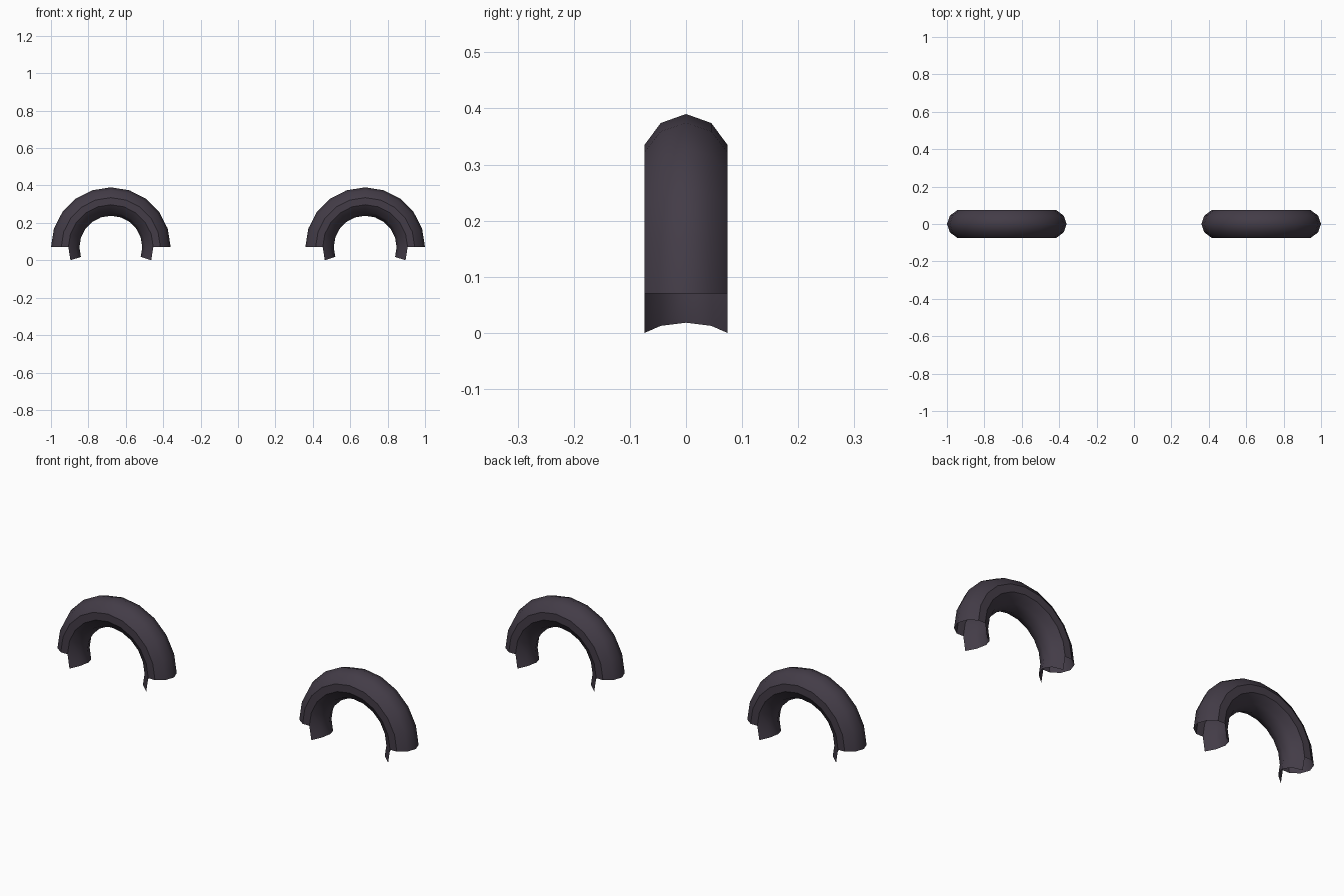
import bpy, bmesh, math

cube = bpy.data.objects.get("Cube")
if cube:
    bpy.data.objects.remove(cube)

# Dark rubber material
rubber = bpy.data.materials.new("dark purple grey")
rubber.use_nodes = True
colour = (0.056, 0.045, 0.063, 1)
rubber.diffuse_color = colour
rubber.node_tree.nodes["Principled BSDF"].inputs["Base Color"].default_value = colour

# Closed cross-section as (y, radius): outer tread, then inner lining
HALF_WIDTH = 0.074
OUTER = [(-HALF_WIDTH, 0.265), (-0.045, 0.304), (0, 0.32), (0.045, 0.304), (HALF_WIDTH, 0.265)]
INNER = [(HALF_WIDTH, 0.227), (0.045, 0.186), (0, 0.168), (-0.045, 0.186), (-HALF_WIDTH, 0.227)]
PROFILE = OUTER + INNER
STEP = math.radians(18)
CENTRE_Z = 0.07


def build_arch(name, x):
    bm = bmesh.new()
    rings = {}
    for k in range(-6, 7):
        s, c = math.sin(k * STEP), math.cos(k * STEP)
        # The lining runs one step further than the tread at both ends
        rings[k] = [bm.verts.new((r * s, y, r * c)) if abs(k) < 6 or i >= len(OUTER) else None
                    for i, (y, r) in enumerate(PROFILE)]
    for k in range(-6, 6):
        a, b = rings[k], rings[k + 1]
        for i in range(len(PROFILE)):
            j = (i + 1) % len(PROFILE)
            quad = (a[i], b[i], b[j], a[j])
            if None not in quad:
                bm.faces.new(quad).smooth = True
    # Crisp edges where the flat side walls begin and end
    for e in bm.edges:
        if all(abs(v.co.y) > HALF_WIDTH - 0.001 for v in e.verts):
            e.smooth = False
    mesh = bpy.data.meshes.new(name)
    bm.to_mesh(mesh)
    bm.free()
    mesh.materials.append(rubber)
    obj = bpy.data.objects.new(name, mesh)
    obj.location = (x, 0, CENTRE_Z)
    bpy.context.collection.objects.link(obj)


# Matching arches on both sides
for side, sign in (("left", 1), ("right", -1)):
    build_arch(side + "_arch", sign * 0.68)
